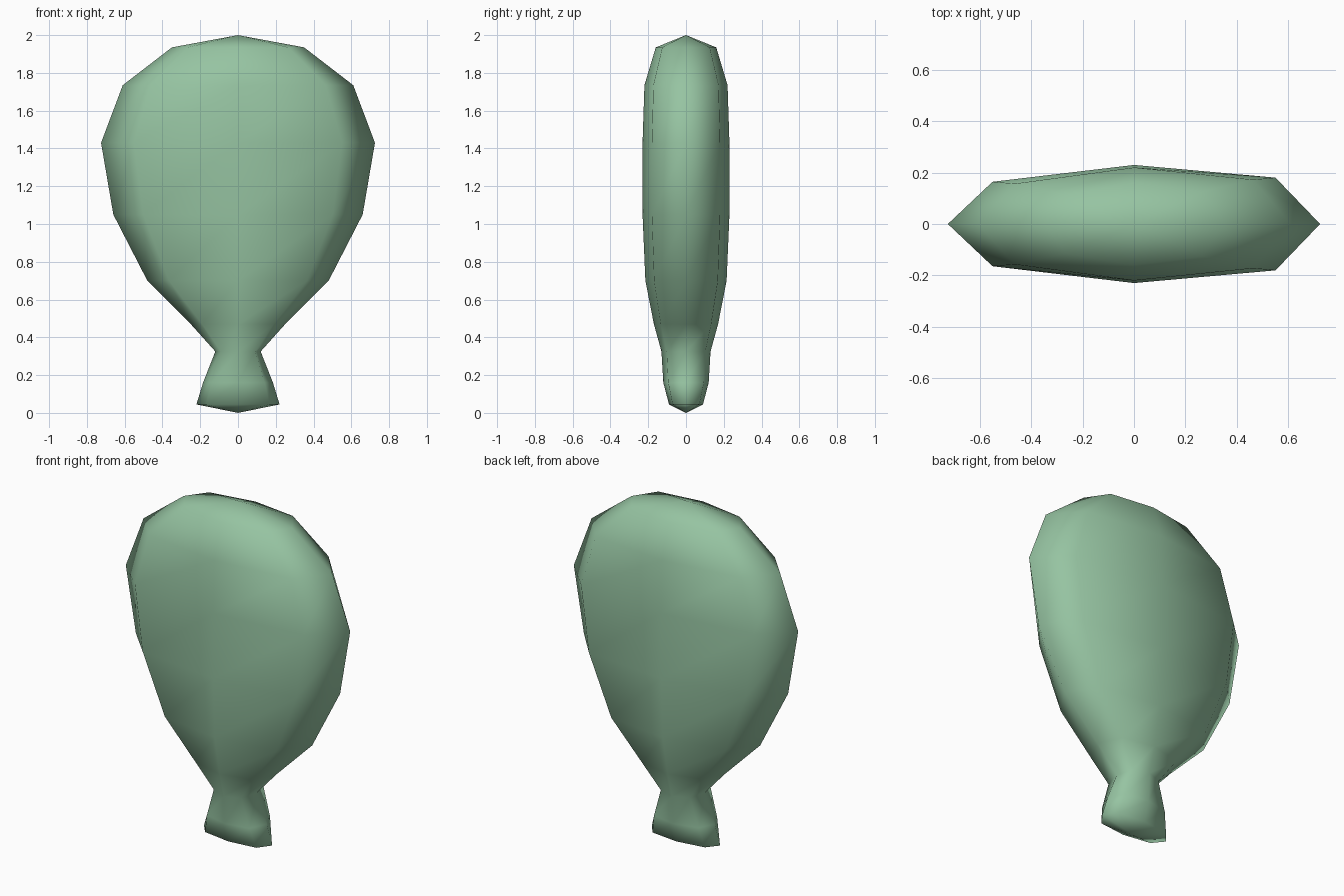
import bpy
import bmesh

cube = bpy.data.objects.get("Cube")
if cube:
    bpy.data.objects.remove(cube, do_unlink=True)


def make_material(name, colour):
    mat = bpy.data.materials.new(name)
    mat.use_nodes = True
    mat.diffuse_color = colour
    mat.node_tree.nodes["Principled BSDF"].inputs["Base Color"].default_value = colour
    return mat


# Rings from knot to crown: height, half width, half depth
RINGS = [
    (0.045, 0.22, 0.09),
    (0.16, 0.185, 0.12),
    (0.325, 0.12, 0.13),
    (0.47, 0.25, 0.17),
    (0.70, 0.48, 0.215),
    (1.05, 0.66, 0.23),
    (1.43, 0.725, 0.23),
    (1.735, 0.61, 0.22),
    (1.935, 0.35, 0.16),
]

# Flattened eight-sided cross-section, scaled by each ring
SECTION = [(1, 0), (0.76, 0.785), (0, 1), (-0.76, 0.715),
           (-1, 0), (-0.76, -0.715), (0, -1), (0.76, -0.785)]


def build_balloon(name, mat):
    bm = bmesh.new()
    rings = [[bm.verts.new((sx * w, sy * d, z)) for sx, sy in SECTION]
             for z, w, d in RINGS]
    sides = len(SECTION)

    # Skin between neighbouring rings
    for low, high in zip(rings, rings[1:]):
        for i in range(sides):
            j = (i + 1) % sides
            bm.faces.new((low[i], low[j], high[j], high[i]))

    # Pointed ends: underside of the tail and top of the balloon
    for ring, z in ((rings[0], 0), (rings[-1], 2)):
        tip = bm.verts.new((0, 0, z))
        for i in range(sides):
            bm.faces.new((ring[i], ring[(i + 1) % sides], tip))

    bmesh.ops.recalc_face_normals(bm, faces=bm.faces)
    for face in bm.faces:
        face.smooth = True
    mesh = bpy.data.meshes.new(name)
    bm.to_mesh(mesh)
    bm.free()
    mesh.materials.append(mat)
    obj = bpy.data.objects.new(name, mesh)
    bpy.context.collection.objects.link(obj)
    return obj


build_balloon("flat_balloon", make_material("soft_green", (0.305, 0.55, 0.36, 1)))
